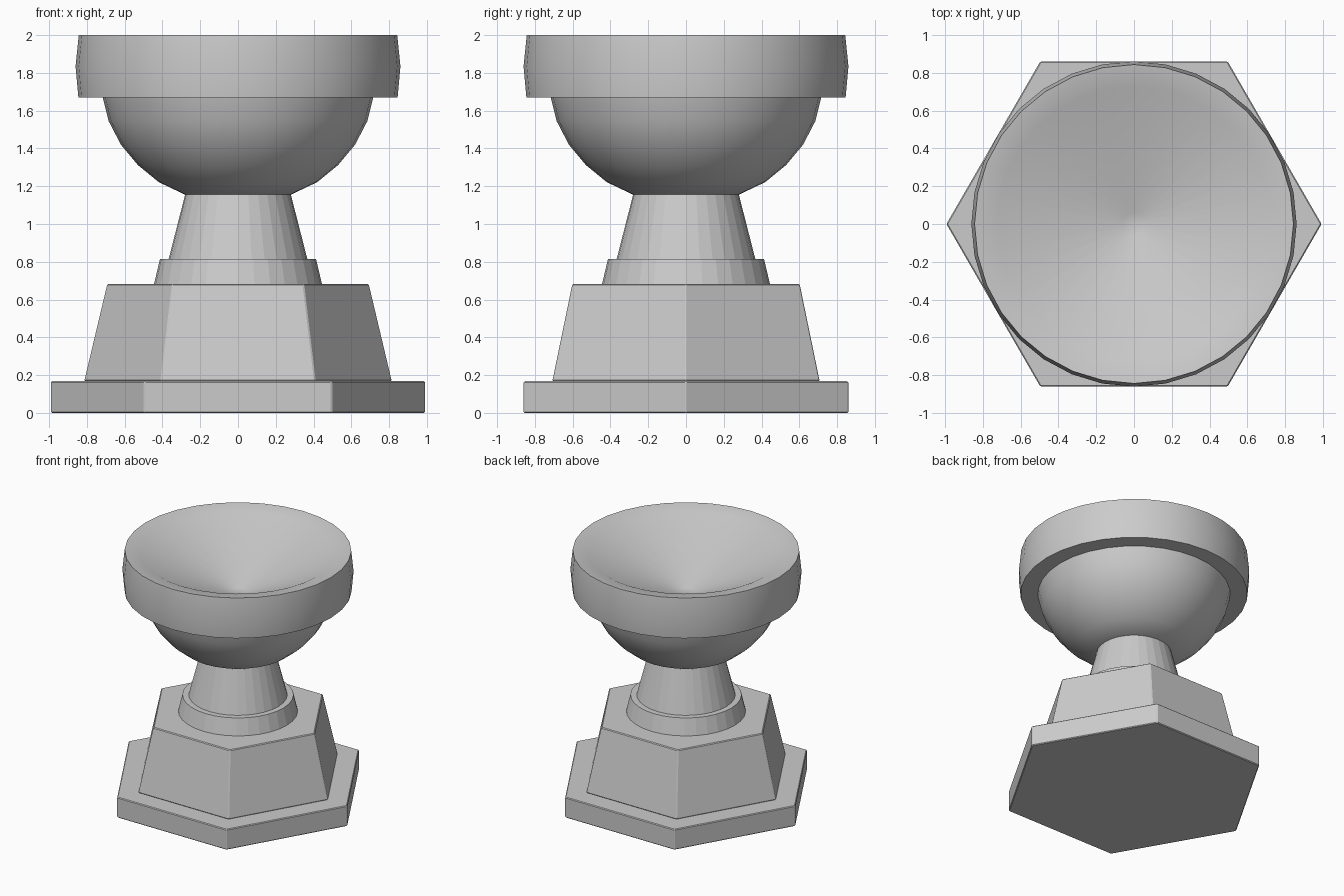
import bpy, bmesh
from math import cos, sin, pi

if "Cube" in bpy.data.objects:
    bpy.data.objects.remove(bpy.data.objects["Cube"])


def lathe(name, profile, sides, bevel=0.0, smooth=False):
    """Stack polygon rings (radius, z) from the bottom up and cap both ends."""
    bm = bmesh.new()
    rings = [[bm.verts.new((r * cos(2 * pi * i / sides), r * sin(2 * pi * i / sides), z))
              for i in range(sides)] for r, z in profile]
    for a, b in zip(rings, rings[1:]):
        for i in range(sides):
            j = (i + 1) % sides
            bm.faces.new((a[i], a[j], b[j], b[i]))
    bm.faces.new(rings[0][::-1])
    bm.faces.new(rings[-1])
    bmesh.ops.recalc_face_normals(bm, faces=bm.faces[:])
    mesh = bpy.data.meshes.new(name)
    bm.to_mesh(mesh)
    bm.free()
    obj = bpy.data.objects.new(name, mesh)
    bpy.context.collection.objects.link(obj)
    if bevel:
        mod = obj.modifiers.new("soft_edges", 'BEVEL')
        mod.width = bevel
        mod.segments = 1
    if smooth:
        bpy.ops.object.select_all(action='DESELECT')
        obj.select_set(True)
        bpy.context.view_layer.objects.active = obj
        bpy.ops.object.shade_smooth_by_angle(angle=pi / 6)
    return obj


# Hexagonal base
lathe("base_plate", [(0.992, 0), (0.992, 0.168)], 6, bevel=0.006)
lathe("pedestal", [(0.817, 0.168), (0.695, 0.682)], 6, bevel=0.006)

# Round collar and neck, one stepped profile
lathe("collar_and_neck", [(0.445, 0.68), (0.413, 0.815), (0.367, 0.815), (0.28, 1.155)], 32)

# Bowl with thick rim and shallow conical hollow
lathe("bowl", [(0.28, 1.155), (0.42, 1.222), (0.53, 1.312), (0.62, 1.42), (0.685, 1.545),
               (0.716, 1.67), (0.845, 1.67), (0.86, 1.835), (0.843, 2.0),
               (0.725, 1.98), (0.063, 1.66)], 32, smooth=True)
